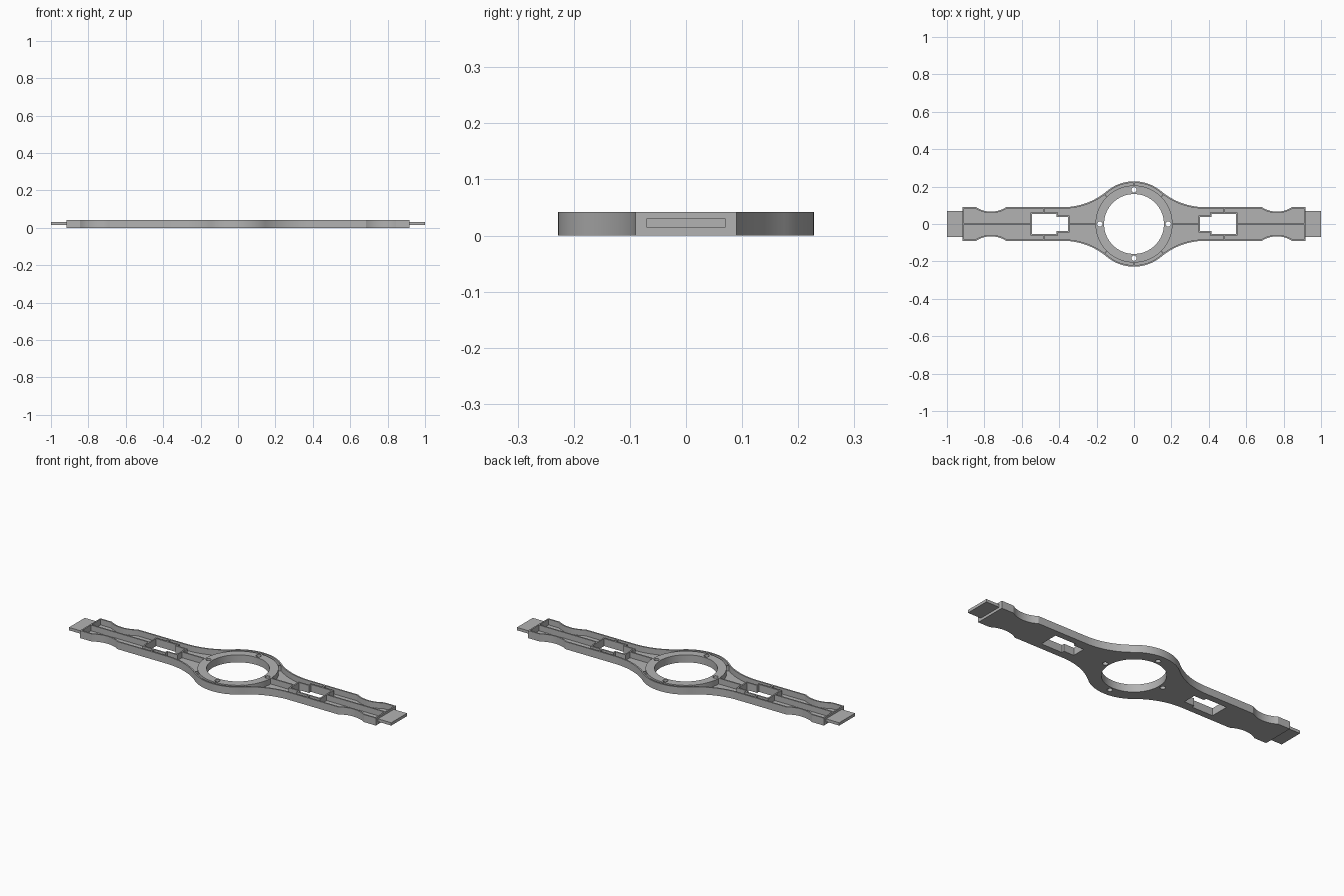
import bpy, bmesh, math
from mathutils import Vector, Matrix

if "Cube" in bpy.data.objects:
    bpy.data.objects.remove(bpy.data.objects["Cube"])

HEIGHT, FLOOR, WALL = 0.042, 0.01, 0.008
ARM, END, HUB = 0.09, 0.918, 0.228
RING_OUT, RING_IN = 0.206, 0.16

grey = bpy.data.materials.new("plain grey")
grey.use_nodes = True
grey.diffuse_color = (0.45, 0.45, 0.45, 1)
grey.node_tree.nodes["Principled BSDF"].inputs["Base Color"].default_value = (0.45, 0.45, 0.45, 1)


def prism(name, loops, z0, z1):
    """Extrude closed outlines; inner loops become holes."""
    curve = bpy.data.curves.new(name, 'CURVE')
    curve.dimensions = '2D'
    curve.fill_mode = 'BOTH'
    curve.extrude = (z1 - z0) / 2
    for loop in loops:
        spline = curve.splines.new('POLY')
        spline.points.add(len(loop) - 1)
        for point, (x, y) in zip(spline.points, loop):
            point.co = (x, y, 0, 1)
        spline.use_cyclic_u = True
    temp = bpy.data.objects.new(name + "_profile", curve)
    bpy.context.collection.objects.link(temp)
    graph = bpy.context.evaluated_depsgraph_get()
    mesh = bpy.data.meshes.new_from_object(temp.evaluated_get(graph))
    bpy.data.objects.remove(temp)
    bm = bmesh.new()
    bm.from_mesh(mesh)
    bmesh.ops.remove_doubles(bm, verts=bm.verts, dist=1e-5)
    bmesh.ops.recalc_face_normals(bm, faces=bm.faces)
    bmesh.ops.translate(bm, verts=bm.verts, vec=(0, 0, (z0 + z1) / 2))
    bm.to_mesh(mesh)
    bm.free()
    mesh.materials.clear()
    mesh.materials.append(grey)
    obj = bpy.data.objects.new(name, mesh)
    bpy.context.collection.objects.link(obj)
    bpy.ops.object.select_all(action='DESELECT')
    obj.select_set(True)
    bpy.context.view_layer.objects.active = obj
    bpy.ops.object.shade_smooth_by_angle(angle=math.radians(30))
    return obj


def arc(cx, cy, r, a0, a1, n):
    return [(cx + r * math.cos(a0 + (a1 - a0) * i / n),
             cy + r * math.sin(a0 + (a1 - a0) * i / n)) for i in range(n + 1)]


def circle(r, n=96, cx=0, cy=0):
    return arc(cx, cy, r, 0, math.tau, n)[:-1]


def rect(x0, x1, y0, y1):
    return [(x0, y0), (x1, y0), (x1, y1), (x0, y1)]


def outline(inset):
    """Body outline: hub, blended arms and waisted ends."""
    arm = ARM - inset
    # blend arc touches both the arm edge and the hub circle
    bx = 0.38
    br = (bx ** 2 + ARM ** 2 - HUB ** 2) / (2 * (HUB - ARM))
    by = ARM + br
    touch = math.atan2(by, bx)
    # shallow waist near the arm end
    nx, sag = 0.764, 0.024
    nr = (0.08 ** 2 + sag ** 2) / (2 * sag)
    ny = ARM - sag + nr
    half = math.acos((ny - arm) / (nr + inset))
    down = -math.pi / 2
    quarter = [(END - inset, arm)]
    quarter += arc(nx, ny, nr + inset, down + half, down - half, 14)
    quarter += arc(bx, by, br + inset, down, touch - math.pi, 16)
    quarter += arc(0, 0, HUB - inset, touch, math.pi / 2, 16)[1:]
    upper = quarter + [(-x, y) for x, y in reversed(quarter[:-1])]
    return upper + [(x, -y) for x, y in reversed(upper)]


def window(side, grow):
    """Stepped opening, narrow towards the hub."""
    x0, x1, x2 = 0.353 - grow, 0.415 - grow, 0.545 + grow
    low, high = 0.037 + grow, 0.053 + grow
    top = [(x0, low), (x1, low), (x1, high), (x2, high)]
    return [(side * x, y) for x, y in top + [(x, -y) for x, y in reversed(top)]]


# Tray: floor and outer rim
prism("floor", [outline(WALL / 2), circle(0.2)]
      + [window(s, WALL / 2) for s in (-1, 1)], 0, FLOOR)
prism("outer_rim", [outline(0), outline(WALL)], 0, HEIGHT)

# Hub ring with four screw holes
holes = [circle(0.014, 20, 0.183 * x, 0.183 * y)
         for x, y in ((1, 0), (0, 1), (-1, 0), (0, -1))]
prism("hub_ring", [circle(RING_OUT), circle(RING_IN)] + holes, 0, HEIGHT)

# Short spokes between ring and rim
for i in (1, 2, 3, 5, 6, 7):
    spoke = prism("hub_spoke", [rect(0.203, 0.223, -0.003, 0.003)], FLOOR / 2, HEIGHT)
    spoke.data.transform(Matrix.Rotation(i * math.pi / 4, 4, 'Z'))

# Arm details on both sides
for side, label in ((1, "left"), (-1, "right")):
    prism(label + "_window_frame", [window(side, WALL), window(side, 0)], 0, HEIGHT)
    for part, x0, x1 in (("inner", 0.203, 0.347), ("outer", 0.551, 0.914)):
        prism(f"{label}_{part}_centre_rib",
              [rect(side * x0, side * x1, -WALL / 2, WALL / 2)], FLOOR / 2, HEIGHT)
    for y in (1, -1):
        prism(label + "_cross_rib",
              [rect(side * 0.478, side * 0.486, y * 0.058, y * 0.085)], FLOOR / 2, HEIGHT)
    prism(label + "_end_tab", [rect(side * 0.912, side, -0.07, 0.07)], 0.014, 0.03)
